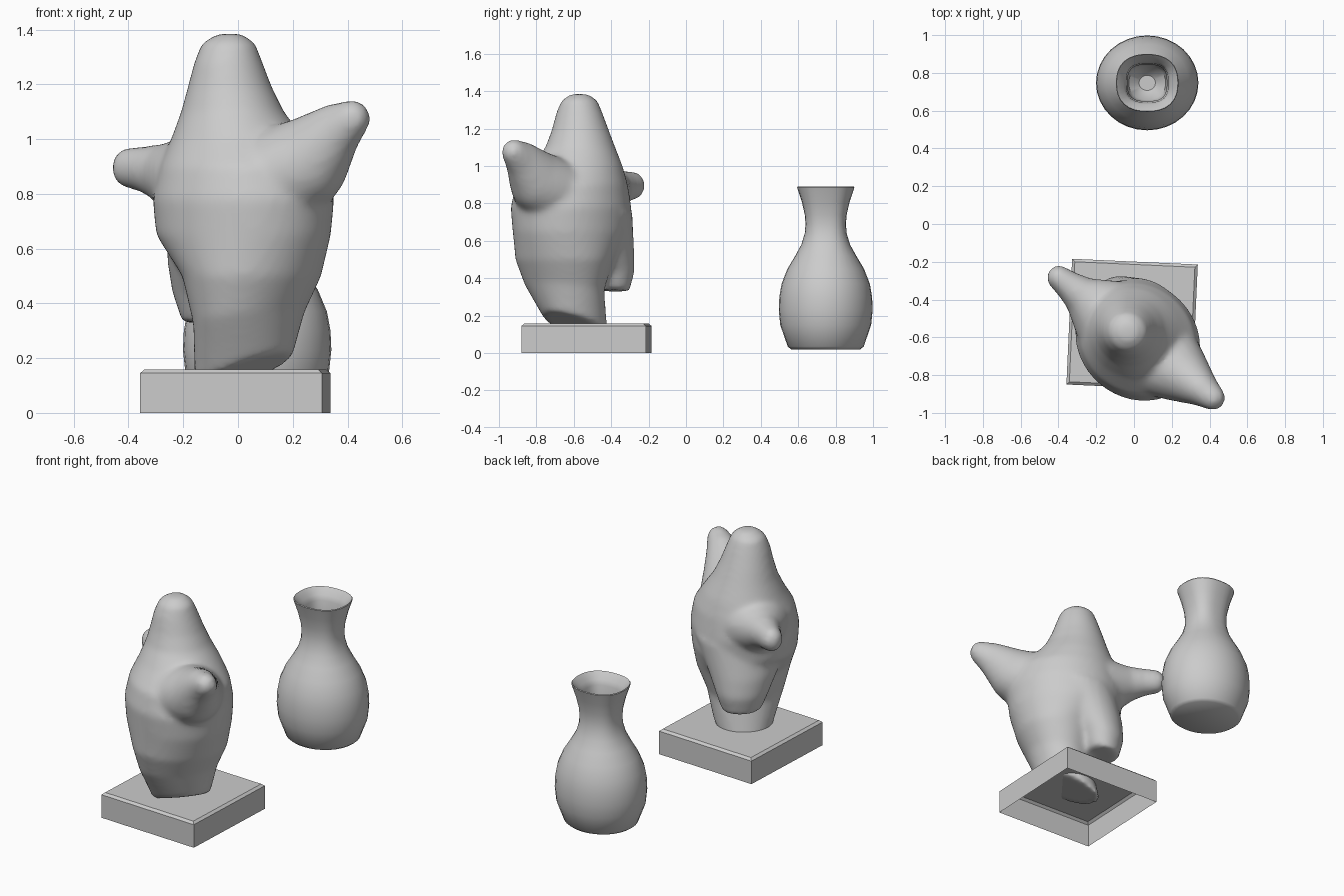
import bpy, bmesh, math
from mathutils import Vector, Matrix

if "Cube" in bpy.data.objects:
    bpy.data.objects.remove(bpy.data.objects["Cube"])

TURN = math.radians(-38)                 # direction of the figure's outstretched arms
AX = Vector((math.cos(TURN), math.sin(TURN), 0))
AP = Vector((-AX.y, AX.x, 0))


def finish(bm, name, angle=None):
    bmesh.ops.recalc_face_normals(bm, faces=bm.faces)
    me = bpy.data.meshes.new(name)
    bm.to_mesh(me)
    bm.free()
    ob = bpy.data.objects.new(name, me)
    bpy.context.collection.objects.link(ob)
    bpy.context.view_layer.objects.active = ob
    ob.select_set(True)
    if angle:
        bpy.ops.object.shade_smooth_by_angle(angle=math.radians(angle))
    ob.select_set(False)
    return ob


def loft(bm, rings):
    loops = [[bm.verts.new(p) for p in r] for r in rings]
    n = len(loops[0])
    for a, b in zip(loops, loops[1:]):
        for i in range(n):
            bm.faces.new((a[i], a[(i + 1) % n], b[(i + 1) % n], b[i]))
    bm.faces.new(loops[0])
    bm.faces.new(loops[-1])


def turned_ring(x, y, z, ha, hp, tilt=0, n=64):
    # ellipse aligned with the arm direction, optionally tilted along it
    out = []
    for i in range(n):
        t = math.tau * i / n
        a, p = ha * math.cos(t), hp * math.sin(t)
        out.append(Vector((x, y, z + tilt * a)) + AX * a + AP * p)
    return out


def limb(bm, keys, steps=8):
    # chain of ellipsoids: along-arm position, height, radii across and vertical
    rot = Matrix.Rotation(TURN, 4, 'Z')
    for k0, k1 in zip(keys, keys[1:]):
        for s in range(steps + 1):
            a, z, rp, rz = (u + (v - u) * s / steps for u, v in zip(k0, k1))
            pos = Vector((0.02, -0.61, z)) + AX * a
            m = Matrix.Translation(pos) @ rot @ Matrix.Diagonal((min(rp, rz), rp, rz, 1))
            bmesh.ops.create_icosphere(bm, subdivisions=3, radius=1, matrix=m)


# Figure: head, torso and standing leg as one loft, then raised leg and arms
bm = bmesh.new()
loft(bm, [turned_ring(*r) for r in [
    (-.03, -.57, 1.385, .045, .045), (-.035, -.57, 1.35, .10, .095),
    (-.035, -.57, 1.28, .125, .125), (-.03, -.565, 1.19, .155, .152),
    (-.02, -.565, 1.1, .19, .185), (0, -.58, 1.0, .25, .235),
    (.02, -.61, .9, .32, .285), (.02, -.615, .78, .345, .308),
    (.02, -.615, .65, .33, .30), (.05, -.65, .5, .24, .275),
    (.04, -.65, .35, .19, .225, .15), (.02, -.59, .145, .19, .16, .4)]])
loft(bm, [turned_ring(*r) for r in [
    (0, -.55, .75, .25, .27), (-.07, -.47, .55, .18, .2),
    (-.1, -.42, .44, .13, .155), (-.1, -.41, .335, .095, .115, .1)]])
limb(bm, [(.15, .85, .22, .19), (.3, .92, .15, .165), (.42, 1.02, .095, .11), (.505, 1.075, .066, .068)])
limb(bm, [(-.2, .85, .2, .17), (-.35, .875, .11, .11), (-.45, .89, .08, .085), (-.53, .895, .065, .075)])
figure = finish(bm, "abstract_figure")
rm = figure.modifiers.new("merge", 'REMESH')
rm.mode = 'VOXEL'
rm.voxel_size = 0.016
rm.use_smooth_shade = True
sm = figure.modifiers.new("soften", 'SMOOTH')
sm.factor = 0.5
sm.iterations = 10

# Plinth: open underneath, small chamfer round the top
bm = bmesh.new()
rings = []
for h, z in [(.333, 0), (.333, .145), (.318, .158)]:
    rot = Matrix.Rotation(math.radians(-2.6), 3, 'Z')
    rings.append([rot @ Vector((sx * h, sy * h, z)) + Vector((-.01, -.532, 0))
                  for sx, sy in [(-1, -1), (1, -1), (1, 1), (-1, 1)]])
loft(bm, rings)
bmesh.ops.delete(bm, geom=[f for f in bm.faces if all(v.co.z < .01 for v in f.verts)], context='FACES_ONLY')
finish(bm, "plinth")


# Vase: round belly turning squarish at the neck, hollow inside
def vase_ring(r, z, power, n=32):
    out = []
    for i in range(n):
        t = math.tau * i / n
        c, s = math.cos(t), math.sin(t)
        k = r / (abs(c) ** power + abs(s) ** power) ** (1 / power)
        out.append(Vector((.07 + 1.08 * k * c, .747 + k * s, z)))
    return out


bm = bmesh.new()
loft(bm, [vase_ring(*r) for r in [
    (.185, .02, 2), (.203, .035, 2), (.243, .15, 2), (.251, .23, 2), (.248, .3, 2),
    (.236, .37, 2), (.205, .45, 2), (.163, .52, 2.1), (.13, .58, 2.3), (.112, .64, 2.5),
    (.108, .69, 2.7), (.112, .74, 2.7), (.128, .81, 2.6), (.153, .885, 2.4), (.15, .89, 2.4),
    (.115, .85, 2.8), (.103, .82, 3), (.096, .7, 3), (.1, .6, 2.5), (.09, .5, 2.2), (.04, .45, 2)]])
finish(bm, "vase", 40)
